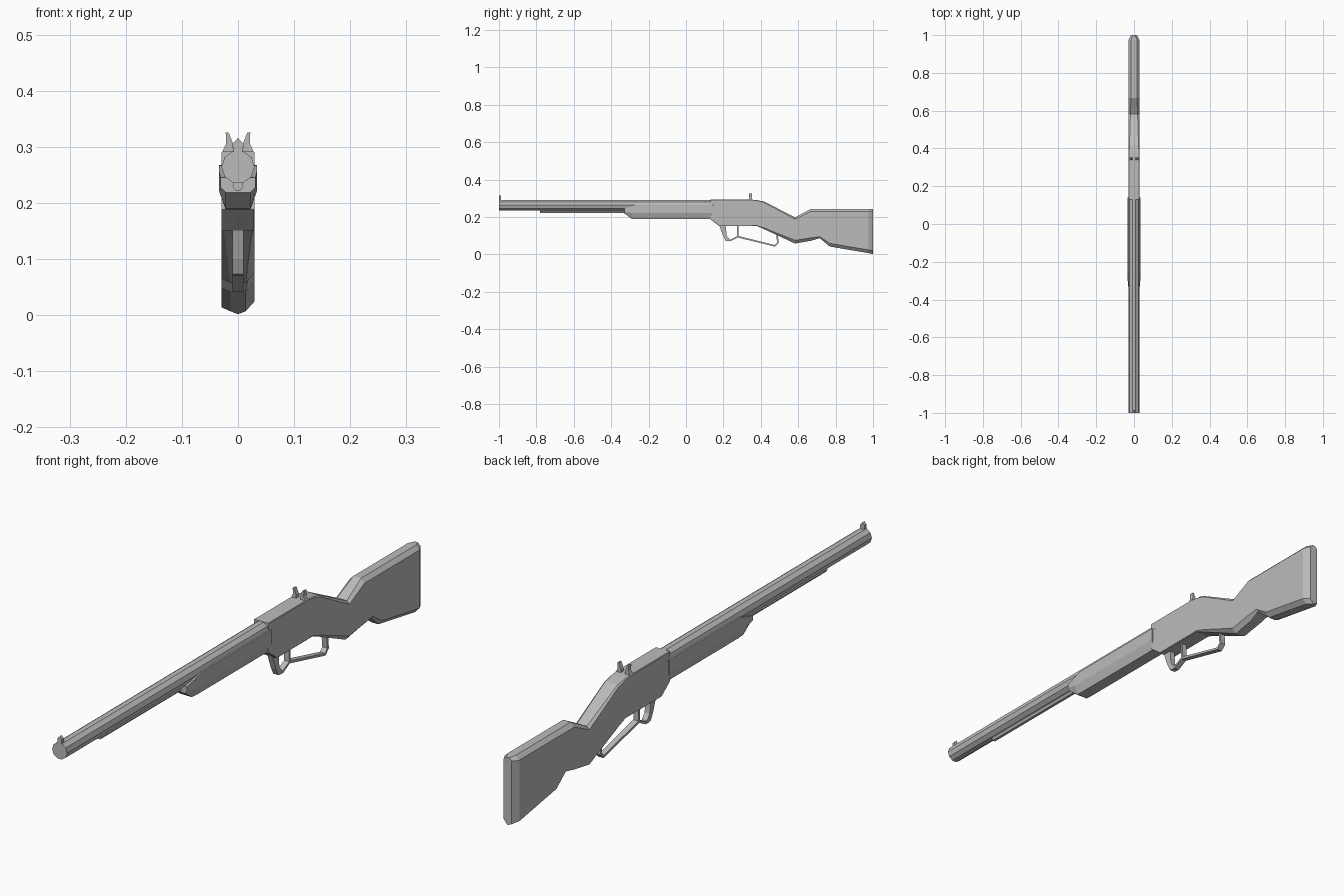
import bpy, bmesh, math
from mathutils import Vector

cube = bpy.data.objects.get("Cube")
if cube:
    bpy.data.objects.remove(cube)

grey = bpy.data.materials.new("plain grey")
grey.use_nodes = True
grey.diffuse_color = (0.5, 0.5, 0.5, 1)
grey.node_tree.nodes["Principled BSDF"].inputs["Base Color"].default_value = (0.5, 0.5, 0.5, 1)


def loft(name, rings, closed=False):
    """Skin a list of equal-length point rings; cap the ends unless closed."""
    bm = bmesh.new()
    loops = [[bm.verts.new(p) for p in ring] for ring in rings]
    n = len(loops[0])
    pairs = list(zip(loops, loops[1:]))
    if closed:
        pairs.append((loops[-1], loops[0]))
    for a, b in pairs:
        for i in range(n):
            j = (i + 1) % n
            bm.faces.new((a[i], a[j], b[j], b[i]))
    if not closed:
        bm.faces.new(loops[0])
        bm.faces.new(loops[-1])
    bmesh.ops.remove_doubles(bm, verts=bm.verts, dist=0.0001)
    bmesh.ops.recalc_face_normals(bm, faces=bm.faces)
    mesh = bpy.data.meshes.new(name)
    bm.to_mesh(mesh)
    bm.free()
    mesh.materials.append(grey)
    obj = bpy.data.objects.new(name, mesh)
    bpy.context.collection.objects.link(obj)
    return obj


def tube(name, y0, y1, z, radius, sides):
    ring = [(radius * math.cos(math.tau * i / sides), z + radius * math.sin(math.tau * i / sides))
            for i in range(sides)]
    return loft(name, [[(x, y, h) for x, h in ring] for y in (y0, y1)])


def plate_yz(name, outline, half):
    return loft(name, [[(x, y, z) for y, z in outline] for x in (-half, half)])


def plate_xz(name, outline, y0, y1):
    return loft(name, [[(x, y, z) for x, z in outline] for y in (y0, y1)])


def strap(name, path, half, thick):
    """Flat band that follows a path in the side plane."""
    pts = [Vector(p) for p in path]
    rings = []
    for i, p in enumerate(pts):
        before = (p - pts[i - 1]).normalized() if i else None
        after = (pts[i + 1] - p).normalized() if i < len(pts) - 1 else None
        d = ((before or after) + (after or before)).normalized()
        side = Vector((-d.y, d.x)) * thick / 2
        a, b = p + side, p - side
        rings.append([(-half, *a), (half, *a), (half, *b), (-half, *b)])
    return loft(name, rings)


# Barrel and magazine tube
tube("barrel", -1.0, 0.15, 0.264, 0.0295, 10)
tube("magazine_tube", -0.78, -0.28, 0.231, 0.010, 6)

# Fore-end: y, top, shoulder, bottom, half width, bottom half width
fore = [(-0.33, 0.245, 0.228, 0.219, 0.031, 0.022),
        (-0.29, 0.257, 0.222, 0.190, 0.034, 0.022),
        (-0.26, 0.267, 0.222, 0.188, 0.034, 0.022),
        (0.14, 0.268, 0.222, 0.188, 0.034, 0.022)]
loft("fore_end", [[(-w, y, t), (w, y, t), (w, y, s), (b, y, z), (-b, y, z), (-w, y, s)]
                  for y, t, s, z, w, b in fore])

# Receiver and stock: y, top, bottom, half width, top chamfer, bottom chamfer
body = [(0.13, 0.293, 0.188, 0.029, 0.002, 0.002),
        (0.178, 0.293, 0.151, 0.029, 0.002, 0.002),
        (0.35, 0.293, 0.151, 0.029, 0.002, 0.002),
        (0.38, 0.290, 0.151, 0.029, 0.003, 0.003),
        (0.417, 0.283, 0.135, 0.029, 0.005, 0.007),
        (0.583, 0.198, 0.058, 0.029, 0.010, 0.017),
        (0.668, 0.244, 0.073, 0.029, 0.014, 0.016),
        (0.715, 0.244, 0.087, 0.029, 0.014, 0.008),
        (0.768, 0.244, 0.042, 0.029, 0.014, 0.017),
        (0.975, 0.244, 0.007, 0.029, 0.014, 0.017),
        (1.0, 0.242, 0.002, 0.016, 0.010, 0.017)]


def body_ring(y, top, low, w, c, d):
    e = d * 0.4  # the right underside has a smaller chamfer
    return [(w - c, y, top), (w, y, top - c), (w, y, low + d), (w - d * 0.9, y, low),
            (-w + d * 0.9, y, low), (-w, y, low + e), (-w, y, top - c), (-w + c, y, top)]


loft("receiver_and_stock", [body_ring(*s) for s in body])

# Lever: tapered front arm, short rising band and hand loop
plate_yz("lever_arm", [(0.178, 0.155), (0.212, 0.155), (0.218, 0.10), (0.232, 0.082),
                       (0.236, 0.07), (0.212, 0.073), (0.198, 0.10)], 0.010)
strap("lever_guard", [(0.22, 0.076), (0.238, 0.075), (0.277, 0.095), (0.277, 0.155)], 0.010, 0.009)
strap("lever_loop", [(0.275, 0.095), (0.475, 0.046), (0.491, 0.062), (0.487, 0.108)], 0.010, 0.009)

# Sights
plate_xz("front_sight", [(-0.008, 0.285), (0.008, 0.285), (0.008, 0.307), (0, 0.316), (-0.008, 0.307)],
         -1.0, -0.988)
horn = [(0.029, 0.289), (0.021, 0.306), (0.022, 0.326), (0.017, 0.326), (0.009, 0.306), (0.008, 0.289)]
for side, sign in (("left", 1), ("right", -1)):
    plate_xz(side + "_rear_sight", [(sign * x, z) for x, z in horn], 0.338, 0.353)
